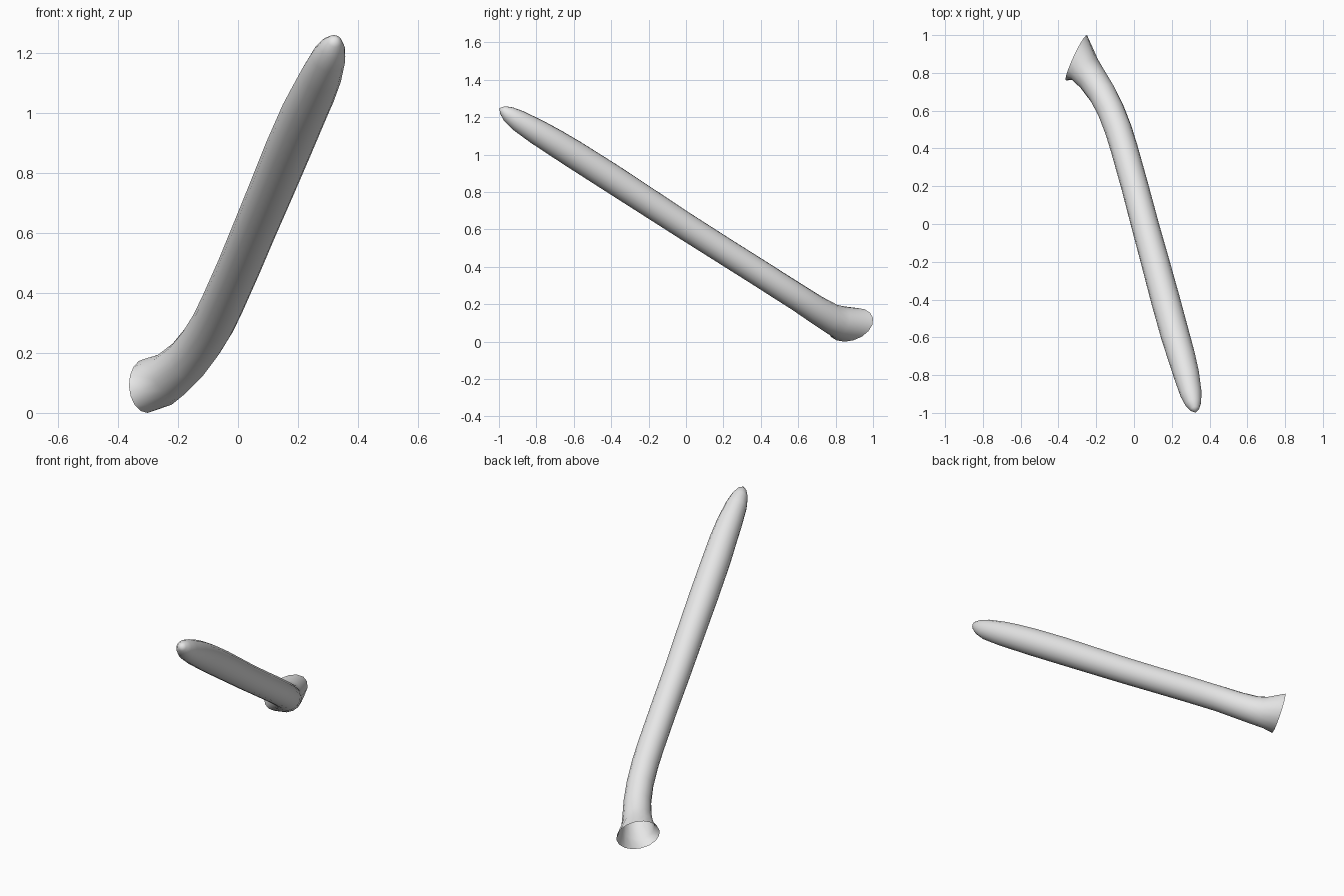
import bpy, bmesh, math
from mathutils import Vector

if "Cube" in bpy.data.objects:
    bpy.data.objects.remove(bpy.data.objects["Cube"])

SEGMENTS = 16

# Flared open rim: centre and the two half axes of its oval
RIM_C = Vector((-0.305, 0.88, 0.09))
RIM_U = Vector((0.0525, 0.12, 0.035))
RIM_V = Vector((-0.025, -0.015, 0.083))

# Centre line from the base to the tip: x, y, z, radius
PATH = [
    (-0.262, 0.82, 0.105, 0.088),
    (-0.222, 0.77, 0.128, 0.079),
    (-0.168, 0.69, 0.176, 0.074),
    (-0.122, 0.60, 0.235, 0.072),
    (-0.083, 0.50, 0.298, 0.072),
    (-0.052, 0.40, 0.362, 0.072),
    (0.004, 0.20, 0.488, 0.072),
    (0.057, 0.00, 0.615, 0.073),
    (0.112, -0.20, 0.745, 0.075),
    (0.166, -0.40, 0.875, 0.077),
    (0.221, -0.60, 1.002, 0.076),
    (0.251, -0.70, 1.064, 0.073),
    (0.278, -0.80, 1.124, 0.068),
    (0.302, -0.90, 1.184, 0.057),
    (0.314, -0.95, 1.217, 0.043),
    (0.322, -0.98, 1.238, 0.024),
]
TIP = Vector((0.326, -0.998, 1.248))


def add_ring(bm, c, u, v):
    angles = [2 * math.pi * i / SEGMENTS for i in range(SEGMENTS)]
    return [bm.verts.new(c + u * math.cos(a) + v * math.sin(a)) for a in angles]


bm = bmesh.new()
rings = [add_ring(bm, RIM_C, RIM_U, RIM_V)]

# Round cross-sections square to the centre line
centres = [Vector(p[:3]) for p in PATH]
chain = [RIM_C] + centres + [TIP]
for i, (c, p) in enumerate(zip(centres, PATH)):
    d = (chain[i + 2] - chain[i]).normalized()
    u = (RIM_U - d * RIM_U.dot(d)).normalized()
    rings.append(add_ring(bm, c, u * p[3], d.cross(u) * p[3]))

# Tube wall
for a, b in zip(rings, rings[1:]):
    for i in range(SEGMENTS):
        j = (i + 1) % SEGMENTS
        bm.faces.new((a[i], a[j], b[j], b[i]))

# Rounded closed tip; the base stays open
tip = bm.verts.new(TIP)
for i in range(SEGMENTS):
    bm.faces.new((rings[-1][i], rings[-1][(i + 1) % SEGMENTS], tip))

for f in bm.faces:
    f.smooth = True

mesh = bpy.data.meshes.new("curved_tube")
bm.to_mesh(mesh)
bm.free()

grey = bpy.data.materials.new("light_grey")
grey.diffuse_color = (0.8, 0.8, 0.8, 1)
grey.use_nodes = True
grey.node_tree.nodes["Principled BSDF"].inputs["Base Color"].default_value = grey.diffuse_color
mesh.materials.append(grey)

tube = bpy.data.objects.new("curved_tube", mesh)
bpy.context.collection.objects.link(tube)
